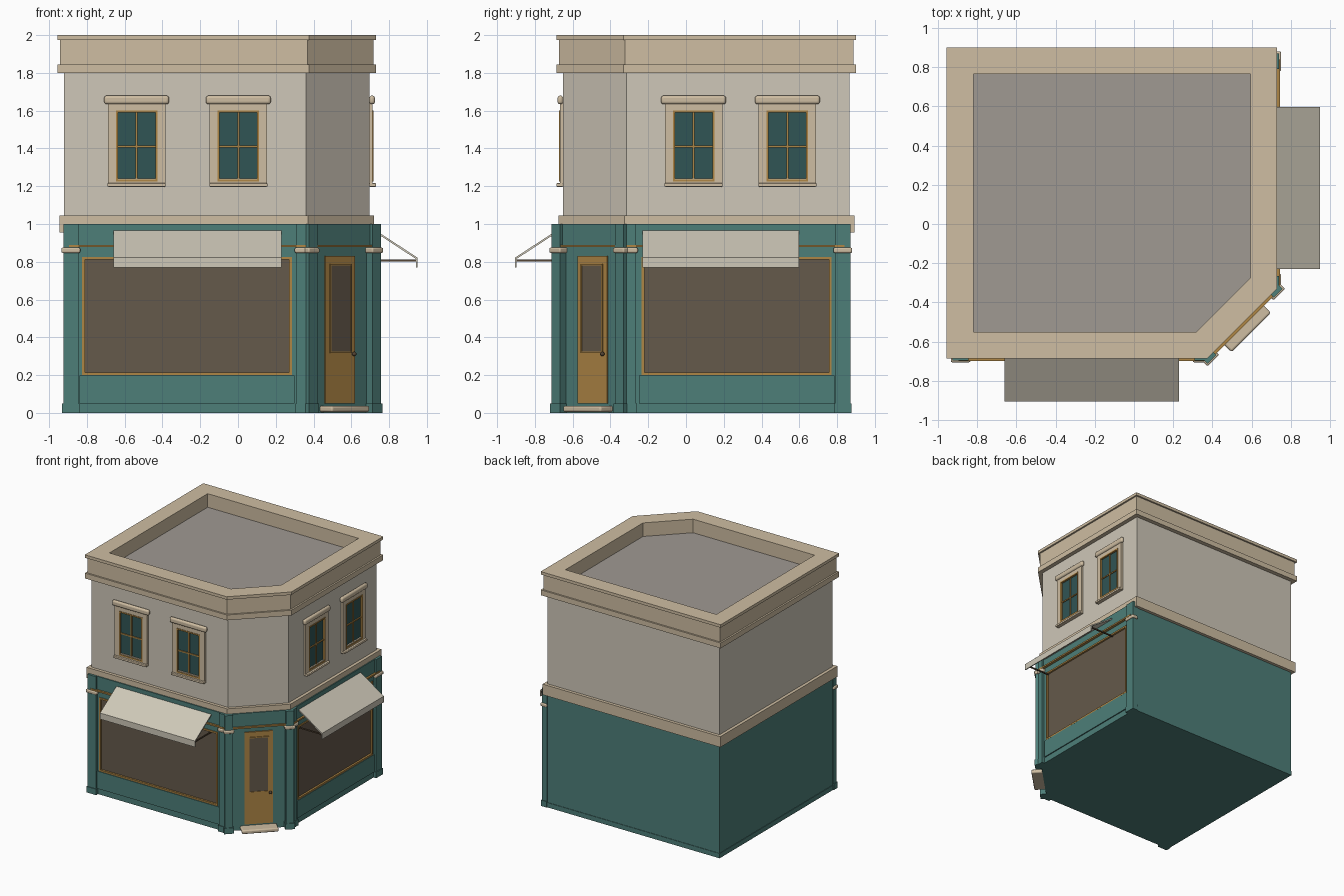
import bpy, bmesh, math
from mathutils import Vector

if "Cube" in bpy.data.objects:
    bpy.data.objects.remove(bpy.data.objects["Cube"])

def material(name, r, g, b):
    m = bpy.data.materials.new(name)
    m.diffuse_color = (r, g, b, 1)
    m.use_nodes = True
    m.node_tree.nodes["Principled BSDF"].inputs["Base Color"].default_value = m.diffuse_color
    return m

GREEN = material("green_paint", 0.075, 0.21, 0.19)
WALL = material("wall_render", 0.62, 0.57, 0.48)
TRIM = material("stone_trim", 0.62, 0.51, 0.36)
GOLD = material("gold_wood", 0.43, 0.24, 0.06)
GLASS = material("shop_glass", 0.13, 0.10, 0.07)
DARK = material("window_glass", 0.03, 0.09, 0.09)
ROOF = material("roof_felt", 0.35, 0.32, 0.29)
CLOTH = material("awning_cloth", 0.62, 0.58, 0.48)
METAL = material("dark_metal", 0.09, 0.06, 0.035)

PLAN = [Vector(p) for p in ((-.92, -.65), (.36, -.65), (.695, -.315), (.695, .865), (-.92, .865))]
S = math.sqrt(0.5)
# Facade frames: (along, outward, up) to world
FRONT = lambda u, d, z: (u, -.65 - d, z)
RIGHT = lambda u, d, z: (.695 + d, u, z)
CORNER = lambda u, d, z: (.5275 + S * (u + d), -.4825 + S * (u - d), z)

def finish(name, bm, mat, bevel=0):
    bmesh.ops.recalc_face_normals(bm, faces=bm.faces)
    me = bpy.data.meshes.new(name)
    bm.to_mesh(me)
    bm.free()
    ob = bpy.data.objects.new(name, me)
    bpy.context.collection.objects.link(ob)
    me.materials.append(mat)
    if bevel:
        mod = ob.modifiers.new("bevel", 'BEVEL')
        mod.width, mod.segments = bevel, 3
    return ob

def offset_plan(d):
    out = []
    for i, p in enumerate(PLAN):
        a, b = (p - PLAN[i - 1]).normalized(), (PLAN[(i + 1) % len(PLAN)] - p).normalized()
        na, nb = Vector((a.y, -a.x)), Vector((b.y, -b.x))
        out.append(p + (na + nb) * d / (1 + na.dot(nb)))
    return out

def prism(name, d, z0, z1, mat):
    bm = bmesh.new()
    lo, hi = ([bm.verts.new((*p, z)) for p in offset_plan(d)] for z in (z0, z1))
    bm.faces.new(lo)
    bm.faces.new(hi)
    for i in range(len(lo)):
        bm.faces.new((lo[i - 1], lo[i], hi[i], hi[i - 1]))
    return finish(name, bm, mat)

def sweep(name, profile, mat):
    """Run a closed (offset, z) profile round the building."""
    bm = bmesh.new()
    loops = [[bm.verts.new((*p, z)) for p in offset_plan(d)] for d, z in profile]
    for j in range(len(loops)):
        for i in range(len(PLAN)):
            bm.faces.new((loops[j - 1][i - 1], loops[j - 1][i], loops[j][i], loops[j][i - 1]))
    return finish(name, bm, mat)

def extrude(name, face, u0, u1, profile, mat, bevel=0):
    """Extrude a (depth, z) profile along a facade."""
    bm = bmesh.new()
    a, b = ([bm.verts.new(face(u, d, z)) for d, z in profile] for u in (u0, u1))
    bm.faces.new(a)
    bm.faces.new(b)
    for i in range(len(a)):
        bm.faces.new((a[i - 1], a[i], b[i], b[i - 1]))
    return finish(name, bm, mat, bevel)

def box(name, face, u0, u1, z0, z1, d0, d1, mat, bevel=0):
    return extrude(name, face, u0, u1, [(d0, z0), (d1, z0), (d1, z1), (d0, z1)], mat, bevel)

def frame(name, face, u0, u1, z0, z1, w, d, mat):
    for side, a, b in (("left", u0, u0 + w), ("right", u1 - w, u1)):
        box(f"{name}_{side}", face, a, b, z0, z1, 0, d, mat)
    for side, a, b in (("bottom", z0, z0 + w), ("top", z1 - w, z1)):
        box(f"{name}_{side}", face, u0 + w, u1 - w, a, b, 0, d, mat)

# Main storeys, roof and stone courses
prism("ground_floor", 0, 0, 1.0, GREEN)
prism("plinth", .004, 0, .04, GREEN)
prism("upper_floor", 0, 1.0, 1.82, WALL)
prism("roof", -.09, 1.82, 1.885, ROOF)
sweep("middle_band", [(-.02, .955), (.026, .955), (.026, 1.045), (-.02, 1.045)], TRIM)
sweep("parapet", [(-.1, 1.81), (0, 1.8), (.036, 1.8), (.036, 1.845), (.022, 1.845),
                  (.022, 1.975), (.036, 1.975), (.036, 2), (-.1, 2)], TRIM)

def pilaster(face, u0, u1, d):
    box("pilaster", face, u0, u1, 0, 1.0, 0, d, GREEN)
    box("pilaster_base", face, u0 - .006, u1 + .006, 0, .05, 0, d + .006, GREEN)
    cap = box("pilaster_capital", face, u0 - .01, u1 + .01, .847, .875, 0, d + .01, TRIM, .008)
    smooth.append(cap)

smooth = []

def shop_window(face, u0, u1, end0, end1):
    box("shop_glass", face, u0, u1, .2, .82, 0, .018, GLASS)
    frame("shop_window_frame", face, u0, u1, .2, .825, .014, .034, GOLD)
    for a, b in ((end0, u0), (u1, end1)):
        box("shop_side_panel", face, a, b, .2, .88, 0, .027, GREEN)
    box("shop_head", face, u0, u1, .825, .88, 0, .027, GREEN)
    box("stall_riser_back", face, end0, end1, 0, .2, 0, .027, GREEN)
    box("stall_riser_panel", face, u0 - .015, u1 + .015, .05, .198, 0, .036, GREEN)

def fascia(face, end0, end1):
    box("fascia", face, end0, end1, .89, 1.0, 0, .034, GREEN)
    box("gold_moulding", face, end0 - .05, end1 + .05, .877, .89, 0, .05, GOLD)

def awning(face, u0, u1):
    extrude("awning", face, u0, u1, [(.036, .965), (.255, .822), (.255, .77), (.247, .77),
                                      (.247, .815), (.036, .953)], CLOTH)
    for u in (u0 + .012, u1 - .012):
        box("awning_arm", face, u - .005, u + .005, .802, .812, .02, .25, METAL)
    box("awning_rail", face, u0, u1, .802, .812, .238, .248, METAL)

# Two shop fronts
for face, u0, u1, e0, e1, pil in (
        (FRONT, -.825, .285, -.845, .31, ((-.925, -.845), (.31, .376))),
        (RIGHT, -.235, .77, -.265, .79, ((-.341, -.265), (.79, .87)))):
    shop_window(face, u0, u1, e0, e1)
    fascia(face, e0, e1)
    for a, b in pil:
        pilaster(face, a, b, .046)
awning(FRONT, -.66, .23)
awning(RIGHT, -.23, .597)

# Corner entrance
for a, b in ((-.27, -.207), (.207, .27)):
    pilaster(CORNER, a, b, .055)
fascia(CORNER, -.207, .207)
box("door_surround", CORNER, -.207, .207, 0, .88, 0, .01, GREEN)
box("door", CORNER, -.11, .11, .05, .83, 0, .02, GOLD)
box("door_glass", CORNER, -.073, .073, .325, .78, 0, .023, GLASS)
frame("door_glass_bead", CORNER, -.08, .08, .318, .787, .008, .027, GOLD)
smooth.append(box("door_step", CORNER, -.142, .142, .005, .037, 0, .1, TRIM, .01))
bpy.ops.mesh.primitive_uv_sphere_add(segments=16, ring_count=8, radius=.012, location=CORNER(.09, .034, .312))
knob = bpy.context.object
knob.name = "door_knob"
knob.data.materials.append(METAL)
smooth.append(knob)

def upper_window(face, c):
    box("upper_glass", face, c - .11, c + .11, 1.22, 1.6, 0, .006, DARK)
    frame("upper_surround", face, c - .152, c + .152, 1.18 + .02, 1.64, .042, .018, TRIM)
    frame("upper_frame", face, c - .11, c + .11, 1.225, 1.6, .011, .022, GOLD)
    box("glazing_bar_vertical", face, c - .005, c + .005, 1.23, 1.595, 0, .014, GOLD)
    box("glazing_bar_horizontal", face, c - .105, c + .105, 1.405, 1.415, 0, .014, GOLD)
    smooth.append(box("window_sill", face, c - .154, c + .154, 1.197, 1.216, 0, .036, TRIM, .005))
    smooth.append(box("window_hood", face, c - .172, c + .172, 1.634, 1.68, 0, .03, TRIM, .014))

# Upper windows on both street sides
for face, centres in ((FRONT, (-.537, .002)), (RIGHT, (.04, .537))):
    for c in centres:
        upper_window(face, c)

# Round the bevelled stonework and knob
bpy.ops.object.select_all(action='DESELECT')
for ob in smooth:
    ob.select_set(True)
bpy.context.view_layer.objects.active = smooth[0]
bpy.ops.object.shade_smooth_by_angle(angle=math.radians(40))
